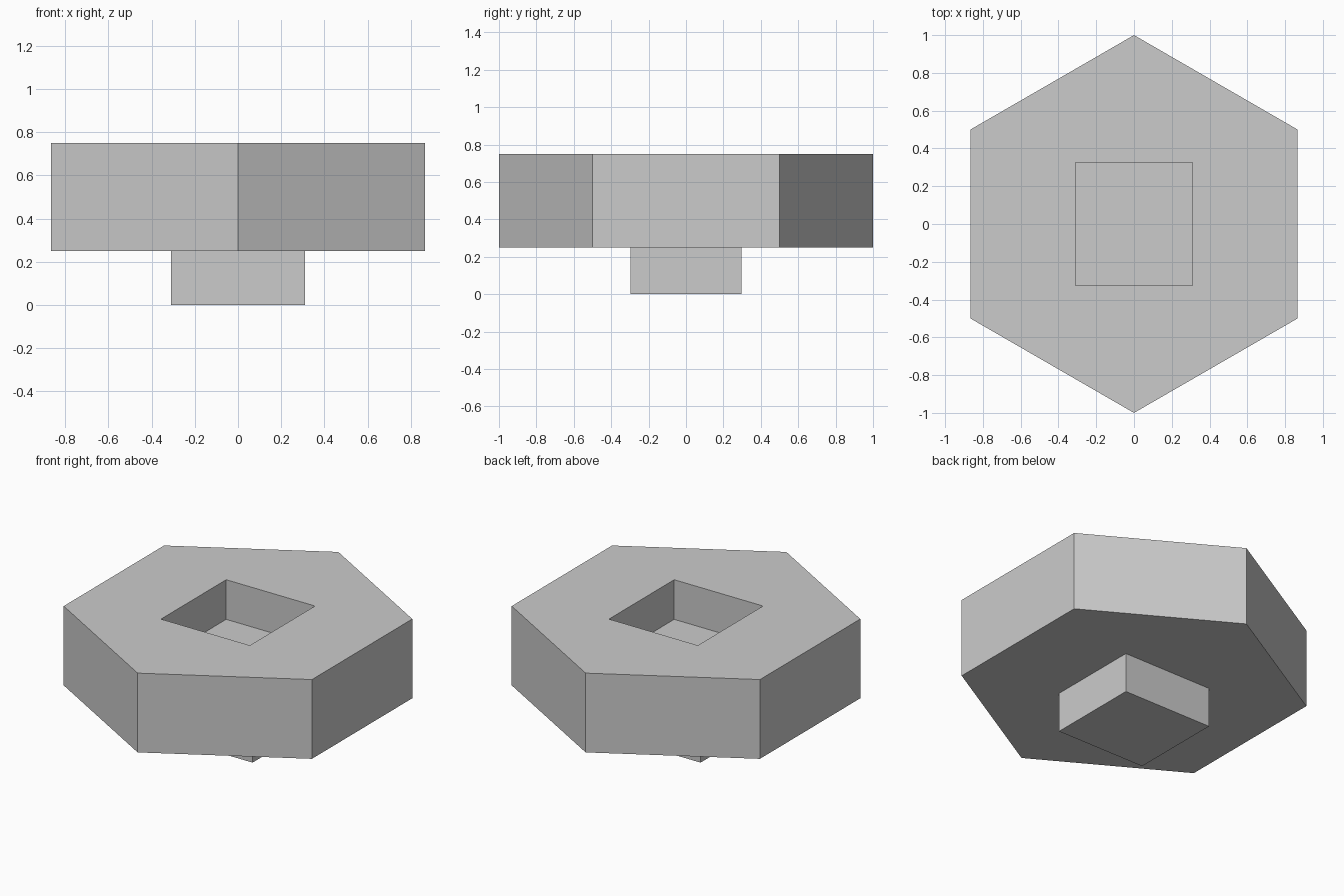
import bpy
import bmesh
from math import pi
from mathutils import Matrix

default = bpy.data.objects.get("Cube")
if default:
    bpy.data.objects.remove(default)

grey = bpy.data.materials.new("light grey")
grey.use_nodes = True
colour = (0.6, 0.6, 0.6, 1)
grey.diffuse_color = colour
grey.node_tree.nodes["Principled BSDF"].inputs["Base Color"].default_value = colour

POCKET = (0.62, 0.65)
PEG = (0.62, 0.595)
BOTTOM, TOP, DEPTH = 0.25, 0.75, 0.25


def add_object(name, bm):
    bmesh.ops.recalc_face_normals(bm, faces=bm.faces)
    mesh = bpy.data.meshes.new(name)
    bm.to_mesh(mesh)
    bm.free()
    mesh.materials.append(grey)
    obj = bpy.data.objects.new(name, mesh)
    bpy.context.collection.objects.link(obj)
    return obj


def box(name, size, z0, z1):
    bm = bmesh.new()
    bmesh.ops.create_cube(bm, size=1)
    bmesh.ops.scale(bm, vec=(*size, z1 - z0), verts=bm.verts)
    bmesh.ops.translate(bm, vec=(0, 0, (z0 + z1) / 2), verts=bm.verts)
    return add_object(name, bm)


# Hexagonal block with its points towards front and back
bm = bmesh.new()
bmesh.ops.create_cone(
    bm, cap_ends=True, segments=6, radius1=1, radius2=1, depth=TOP - BOTTOM,
    matrix=Matrix.Translation((0, 0, (BOTTOM + TOP) / 2)))
if max(v.co.x for v in bm.verts) > 0.9:
    bmesh.ops.rotate(bm, verts=bm.verts, matrix=Matrix.Rotation(pi / 6, 3, "Z"))
block = add_object("hexagonal_block", bm)

# Square pocket sunk into the top
cutter = box("pocket_cutter", POCKET, TOP - DEPTH, TOP + 0.2)
cutter.hide_render = True
cutter.hide_set(True)
cut = block.modifiers.new("pocket", "BOOLEAN")
cut.operation = "DIFFERENCE"
cut.solver = "EXACT"
cut.object = cutter

# Square peg under the block
box("bottom_peg", PEG, 0, BOTTOM)
